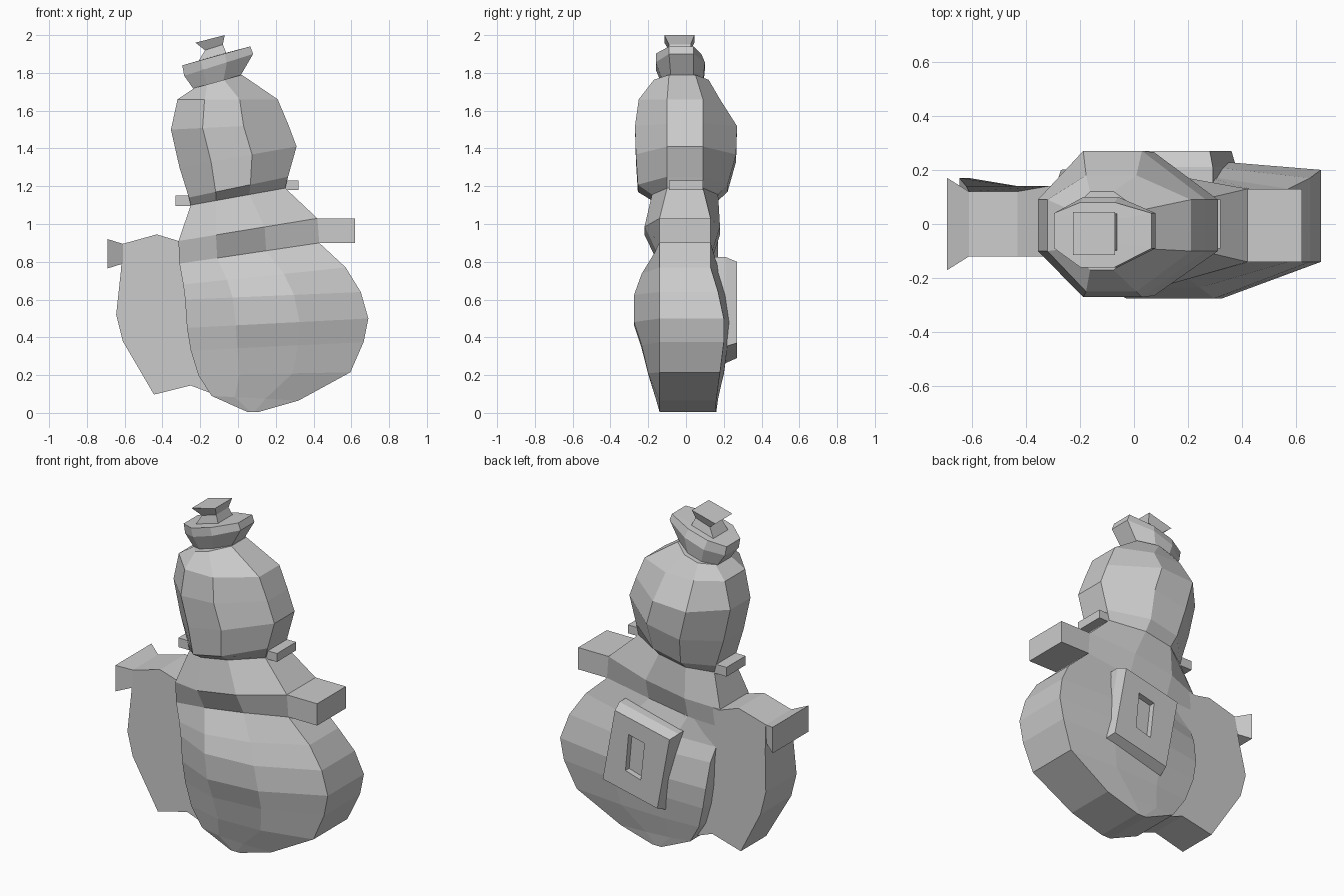
import bpy, bmesh


def loft(name, rings, cap_start=True, cap_end=True):
    """Skin a list of equal-length point rings into a flat-shaded solid."""
    bm = bmesh.new()
    loops = [[bm.verts.new(p) for p in ring] for ring in rings]
    n = len(loops[0])
    for a, b in zip(loops, loops[1:]):
        for i in range(n):
            j = (i + 1) % n
            bm.faces.new((a[i], a[j], b[j], b[i]))
    if cap_start:
        bm.faces.new(loops[0][::-1])
    if cap_end:
        bm.faces.new(loops[-1])
    bmesh.ops.recalc_face_normals(bm, faces=bm.faces)
    me = bpy.data.meshes.new(name)
    bm.to_mesh(me)
    bm.free()
    ob = bpy.data.objects.new(name, me)
    bpy.context.collection.objects.link(ob)
    return ob


def tilted(lx, lz, rx, rz, front, back, sf, sb, t0=0.27, t1=0.62):
    """Tilted octagon: left/right ends in xz, front/back depth, end strip sf..sb."""
    def p(t, y):
        return (lx + (rx - lx) * t, y, lz + (rz - lz) * t)
    return [p(0, sf), p(t0, front), p(t1, front), p(1, sf),
            p(1, sb), p(t1, back), p(t0, back), p(0, sb)]


def rect(lx, lz, rx, rz, y0, y1):
    """Tilted rectangle between two xz points."""
    return [(lx, y0, lz), (rx, y0, rz), (rx, y1, rz), (lx, y1, lz)]


def block(name, x0, x1, z0, z1, y0, y1):
    loft(name, [rect(x0, z, x1, z, y0, y1) for z in (z0, z1)])


# Head
loft("head", [tilted(*r) for r in (
    (-.23, 1.72, .02, 1.79, -.17, .12, -.09, .05),
    (-.32, 1.66, .21, 1.66, -.25, .18, -.10, .09),
    (-.355, 1.5, .265, 1.53, -.27, .27, -.10, .09),
    (-.31, 1.30, .31, 1.41, -.265, .265, -.10, .09),
    (-.26, 1.14, .265, 1.25, -.255, .22, -.10, .09),
    (-.25, 1.10, .25, 1.19, -.18, .17, -.10, .09))])

# Shoulders and belly
loft("body", [tilted(*r) for r in (
    (-.25, 1.10, .25, 1.19, -.18, .17, -.10, .09),
    (-.315, .91, .42, 1.03, -.22, .18, -.14, .13),
    (-.31, .79, .43, .90, -.16, .14, -.14, .13),
    (-.29, .68, .57, .77, -.235, .18, -.14, .13),
    (-.28, .60, .65, .64, -.275, .21, -.14, .17),
    (-.27, .45, .69, .50, -.275, .23, -.14, .20),
    (-.25, .33, .665, .375, -.235, .22, -.14, .20),
    (-.21, .20, .595, .215, -.20, .20, -.14, .18),
    (-.14, .09, .32, .065, -.16, .17, -.14, .16),
    (.05, .005, .11, .005, -.14, .16, -.14, .16))])

# Side lobe: outline of (x, z, back depth)
lobe = [(-.25, .92, .14), (-.315, .91, .14), (-.43, .945, .12), (-.61, .895, .12),
        (-.62, .75, .14), (-.645, .52, .17), (-.61, .38, .17), (-.445, .097, .12),
        (-.25, .145, .11), (-.08, .08, .11), (0, .45, .19), (-.1, .85, .14)]
loft("side_lobe", [[(x, -.12, z) for x, z, y in lobe],
                   [(x, y, z) for x, z, y in lobe]])

# Arms
loft("left_arm", [[(x, -d, z0), (x, d, z0), (x, d, z1), (x, -d, z1)]
                  for x, d, z0, z1 in ((-.55, .12, .80, .89), (-.61, .12, .79, .895),
                                       (-.69, .17, .765, .92))])
block("right_arm", .25, .62, .90, 1.03, -.14, .13)

# Small tabs at the neck
block("left_neck_tab", -.33, -.15, 1.095, 1.15, -.09, .09)
block("right_neck_tab", .15, .32, 1.18, 1.23, -.09, .09)

# Flared collar on top of the head, and its knob
loft("top_collar", [tilted(*r) for r in (
    (-.225, 1.70, .01, 1.78, -.12, .09, -.08, .04),
    (-.285, 1.785, .08, 1.90, -.16, .10, -.09, .04),
    (-.295, 1.84, .065, 1.94, -.16, .08, -.09, .04),
    (-.19, 1.87, -.05, 1.91, -.09, .04, -.07, .02))])
loft("top_knob", [rect(*r) for r in (
    (-.21, 1.86, -.06, 1.90, -.10, .04),
    (-.175, 1.92, -.08, 1.95, -.09, .025),
    (-.225, 1.96, -.07, 2.0, -.115, .045))])

# Framed panel on the back, with a recessed slot
outer = [(.28, .80), (-.08, .72), (0, .29), (.36, .37)]
slot = [(.19, .68), (.085, .655), (.11, .43), (.21, .46)]
grow = [(.14 + (x - .14) * 1.08, .55 + (z - .55) * 1.1) for x, z in outer]
loft("back_panel", [[(x, y, z) for x, z in pts] for pts, y in (
    (grow, .12), (grow, .21), (outer, .27), (slot, .27), (slot, .235))])
